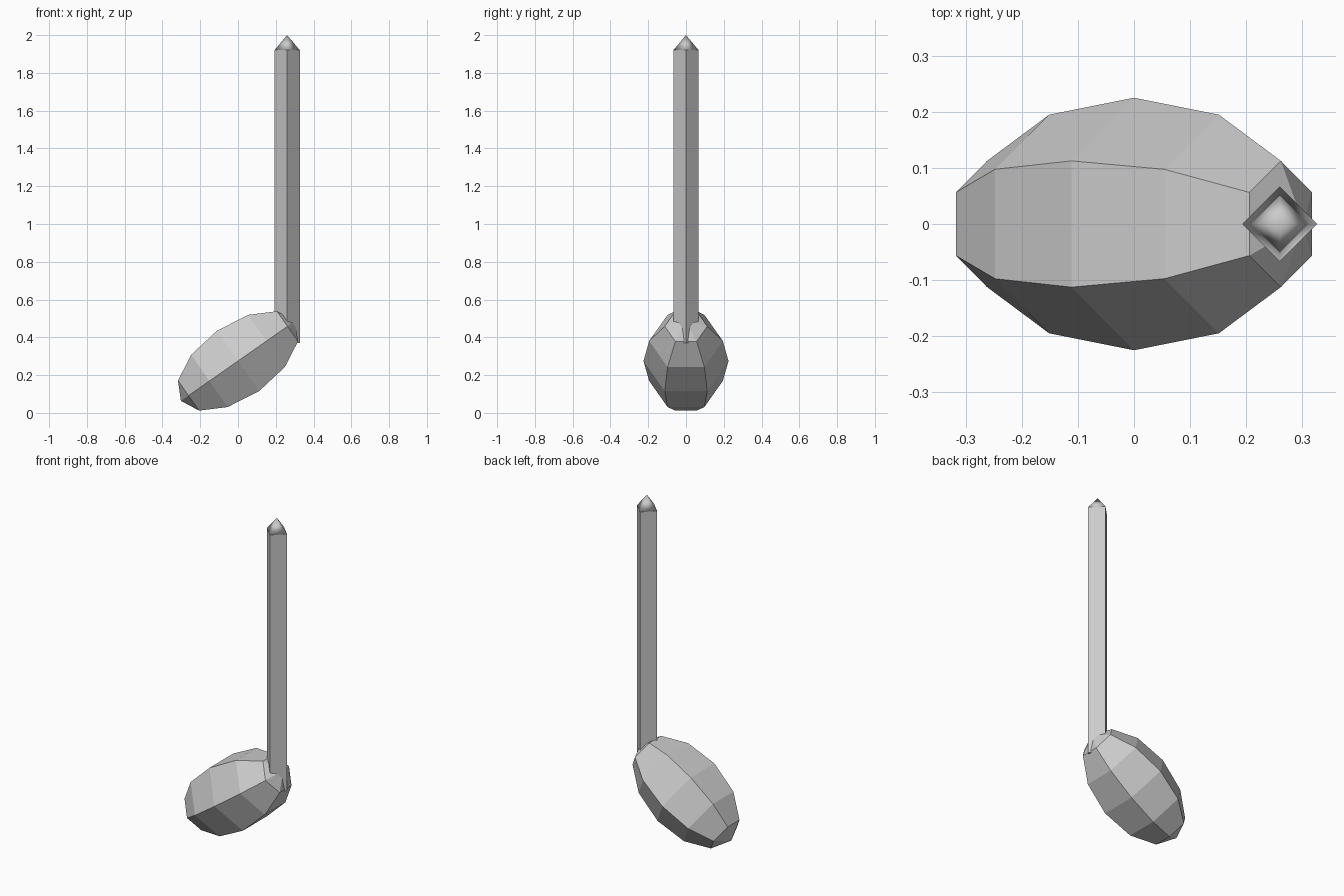
import bpy
from math import radians

if "Cube" in bpy.data.objects:
    bpy.data.objects.remove(bpy.data.objects["Cube"])

STEM_X, STEM_R = 0.26, 0.067


def tapered(name, r1, r2, z0, z1):
    """Four-sided diamond prism or pyramid between two heights."""
    bpy.ops.mesh.primitive_cone_add(vertices=4, radius1=r1, radius2=r2, depth=z1 - z0,
                                    location=(STEM_X, 0, (z0 + z1) / 2))
    ob = bpy.context.object
    ob.name = name
    return ob


# Note head: low-poly ellipsoid, long axis tilted up to the right
bpy.ops.mesh.primitive_uv_sphere_add(segments=6, ring_count=6, radius=1,
                                     location=(0, 0, 0.275),
                                     rotation=(0, radians(55), 0))
head = bpy.context.object
head.name = "note_head"
head.scale = (0.225, 0.225, 0.369)

# Stem: diamond-section post sunk into the head
tapered("stem", STEM_R, STEM_R, 0.37, 1.92)

# Smooth-shaded pointed cap
tapered("stem_tip", STEM_R, 0, 1.92, 2.0)
bpy.ops.object.shade_smooth()
